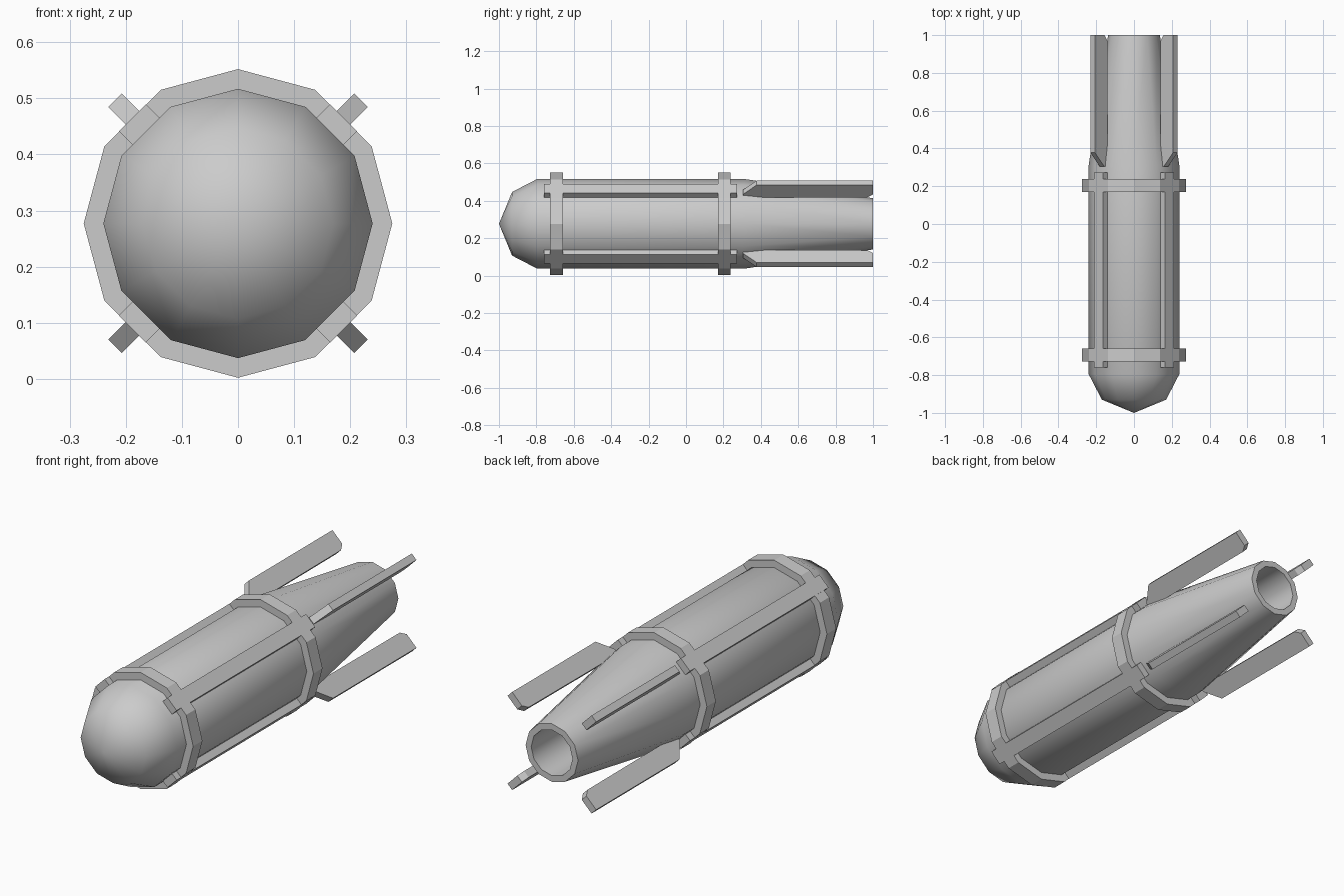
import bpy, bmesh, math
from mathutils import Matrix, Vector

if "Cube" in bpy.data.objects:
    bpy.data.objects.remove(bpy.data.objects["Cube"])

CZ = 0.277   # height of the long axis
SIDES = 12


def make_object(name, bm, smooth=False):
    bmesh.ops.recalc_face_normals(bm, faces=bm.faces)
    mesh = bpy.data.meshes.new(name)
    bm.to_mesh(mesh)
    bm.free()
    ob = bpy.data.objects.new(name, mesh)
    bpy.context.collection.objects.link(ob)
    if smooth:
        bpy.ops.object.select_all(action='DESELECT')
        ob.select_set(True)
        bpy.context.view_layer.objects.active = ob
        bpy.ops.object.shade_smooth_by_angle(angle=math.radians(45))
    return ob


def lathe(name, profile, closed=False, smooth=False):
    """Spin (y, radius) points about the long axis."""
    bm = bmesh.new()
    rows = []
    for y, r in profile:
        if r == 0:
            rows.append([bm.verts.new((0, y, CZ))] * SIDES)
        else:
            rows.append([bm.verts.new((r * math.sin(2 * math.pi * i / SIDES), y,
                                       CZ + r * math.cos(2 * math.pi * i / SIDES)))
                         for i in range(SIDES)])
    pairs = list(zip(rows, rows[1:]))
    if closed:
        pairs.append((rows[-1], rows[0]))
    for a, b in pairs:
        for i in range(SIDES):
            j = (i + 1) % SIDES
            bm.faces.new(list(dict.fromkeys((a[i], a[j], b[j], b[i]))))
    return make_object(name, bm, smooth)


def radial_plate(name, outline, thickness, angle):
    """Extrude a (y, radius) outline sideways, then turn it about the axis."""
    bm = bmesh.new()
    face = bm.faces.new([bm.verts.new((-thickness / 2, y, r)) for y, r in outline])
    ext = bmesh.ops.extrude_face_region(bm, geom=[face])
    verts = [v for v in ext["geom"] if isinstance(v, bmesh.types.BMVert)]
    bmesh.ops.translate(bm, verts=verts, vec=Vector((thickness, 0, 0)))
    bm.transform(Matrix.Translation((0, 0, CZ)) @ Matrix.Rotation(angle, 4, 'Y'))
    return make_object(name, bm)


# Hull: pointed nose, straight body, tapered tail and hollow nozzle
lathe("hull", [(-1, 0), (-0.93, 0.17), (-0.795, 0.24), (0.31, 0.24),
               (1, 0.137), (1, 0.108), (0.7, 0.108), (0.7, 0)], smooth=True)

# Clamp rings
for name, y0, y1 in (("front_ring", -0.727, -0.658), ("rear_ring", 0.17, 0.237)):
    lathe(name, [(y0, 0.225), (y0, 0.275), (y1, 0.275), (y1, 0.225)], closed=True)

# Four rails and four tail fins on the diagonals
rail = [(-0.76, 0.22), (-0.76, 0.266), (0.273, 0.266), (0.273, 0.22)]
fin = [(0.305, 0.215), (0.305, 0.24), (0.378, 0.31), (1, 0.31), (1, 0.238), (0.97, 0.217)]
for i in range(4):
    angle = math.radians(45 + 90 * i)
    radial_plate(f"rail_{i + 1}", rail, 0.068, angle)
    radial_plate(f"tail_fin_{i + 1}", fin, 0.034, angle)
